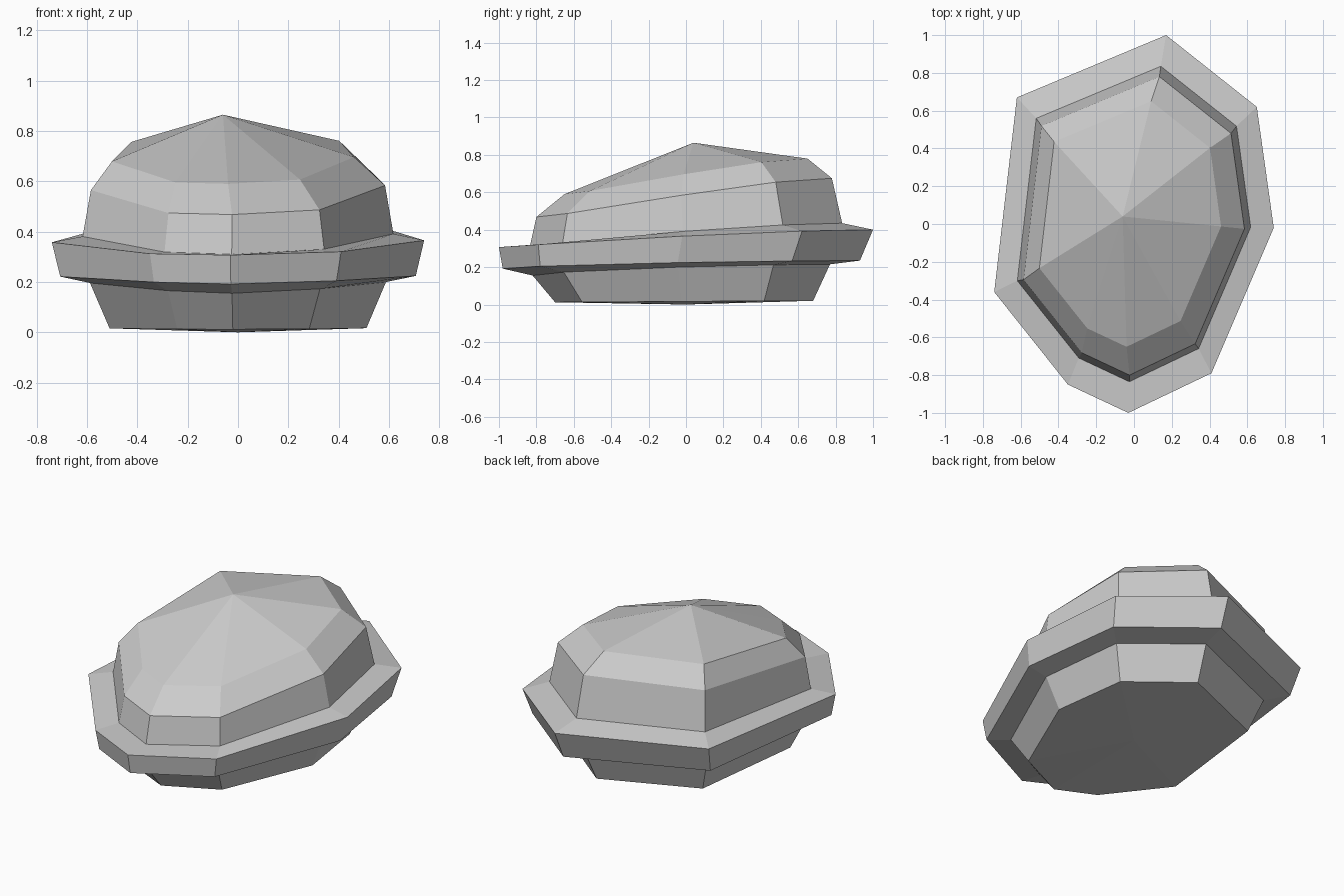
import bpy
import bmesh

cube = bpy.data.objects.get("Cube")
if cube:
    bpy.data.objects.remove(cube, do_unlink=True)

# One grey stone colour
STONE = (0.6, 0.6, 0.6, 1.0)
stone = bpy.data.materials.new("stone grey")
stone.use_nodes = True
stone.diffuse_color = STONE
stone.node_tree.nodes["Principled BSDF"].inputs["Base Color"].default_value = STONE

# Irregular eight-sided outline: x, y, and how far the corner rises to the back
OUTLINE = [(0.17, 1.0, 1.0), (-0.62, 0.67, 0.88), (-0.74, -0.36, 0.47),
           (-0.35, -0.85, 0.03), (-0.03, -1.0, 0.0), (0.41, -0.79, 0.09),
           (0.74, -0.02, 0.56), (0.65, 0.62, 0.9)]


def ring(bm, scale, shift, low, rise, bend=1.0):
    """Scaled copy of the outline, tilted up from front to back."""
    return [bm.verts.new((x * scale + shift[0], y * scale + shift[1],
                          low + rise * w ** bend)) for x, y, w in OUTLINE]


def bridge(bm, lower, upper):
    """Join two rings with a band of quads."""
    for i in range(len(lower)):
        j = (i + 1) % len(lower)
        bm.faces.new((lower[i], lower[j], upper[j], upper[i]))


def fan(bm, loop, tip):
    """Close a ring with triangles that meet at a tip."""
    centre = bm.verts.new(tip)
    for i in range(len(loop)):
        bm.faces.new((loop[i], loop[(i + 1) % len(loop)], centre))


bm = bmesh.new()
rings = [
    ring(bm, 0.69, (0.0, -0.01), 0.012, 0.008),             # foot
    ring(bm, 0.795, (0.0, -0.025), 0.155, 0.06, 0.5),       # under the ledge
    ring(bm, 0.955, (0.0, -0.025), 0.192, 0.043, 0.5),      # ledge lower edge
    ring(bm, 1.0, (0.0, 0.0), 0.307, 0.093, 0.8),           # ledge upper edge
    ring(bm, 0.835, (0.0, 0.0), 0.31, 0.125, 0.75),         # dome base
    ring(bm, 0.79, (0.0, -0.01), 0.468, 0.207),             # dome wall top
    ring(bm, 0.65, (-0.02, 0.0), 0.59, 0.19),               # dome shoulder
]
for lower, upper in zip(rings, rings[1:]):
    bridge(bm, lower, upper)
fan(bm, rings[-1], (-0.06, 0.04, 0.865))
fan(bm, rings[0], (0.0, 0.0, 0.0))
bmesh.ops.recalc_face_normals(bm, faces=bm.faces)

mesh = bpy.data.meshes.new("boulder")
bm.to_mesh(mesh)
bm.free()
mesh.materials.append(stone)
boulder = bpy.data.objects.new("boulder", mesh)
bpy.context.collection.objects.link(boulder)
